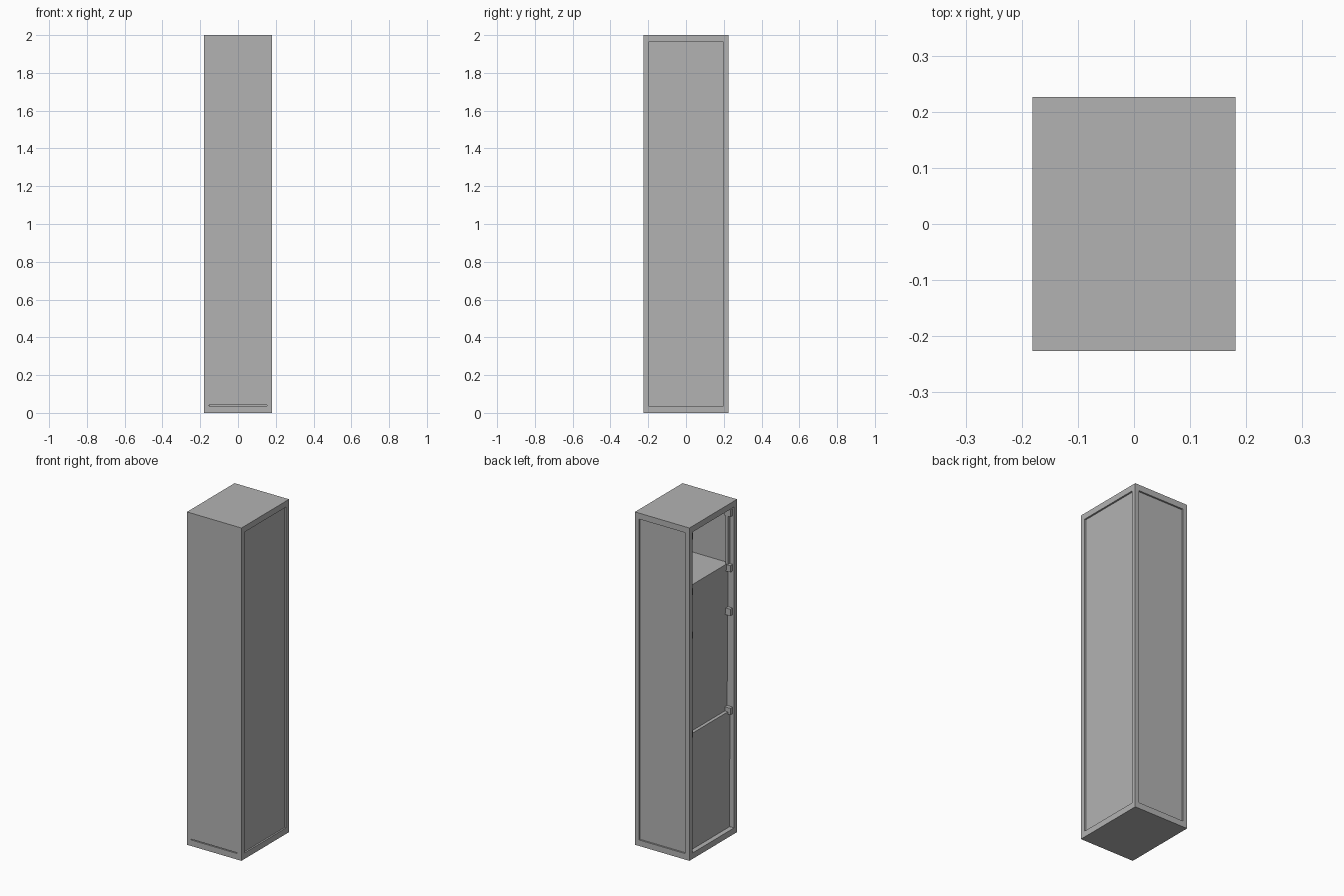
import bpy

cube = bpy.data.objects.get("Cube")
if cube:
    bpy.data.objects.remove(cube, do_unlink=True)

grey = bpy.data.materials.new("plain_grey")
grey.use_nodes = True
colour = (0.45, 0.45, 0.45, 1)
grey.diffuse_color = colour
grey.node_tree.nodes["Principled BSDF"].inputs["Base Color"].default_value = colour

X, Y, H = 0.181, 0.226, 2.0   # half width, half depth, height
POST, RAIL = 0.028, 0.036     # frame member sizes
TOP = H - RAIL


def box(name, x, y, z):
    """Axis-aligned box from (low, high) pairs."""
    corners = [(a, b, c) for a in x for b in y for c in z]
    faces = [(0, 1, 3, 2), (4, 6, 7, 5), (0, 4, 5, 1),
             (2, 3, 7, 6), (0, 2, 6, 4), (1, 5, 7, 3)]
    mesh = bpy.data.meshes.new(name)
    mesh.from_pydata(corners, [], faces)
    mesh.materials.append(grey)
    obj = bpy.data.objects.new(name, mesh)
    bpy.context.collection.objects.link(obj)
    return obj


# Carcass: solid top and base with four corner posts
box("base", (-X, X), (-Y, Y), (0, RAIL))
box("top", (-X, X), (-Y, Y), (TOP, H))
for side, sx in (("right", -1), ("left", 1)):
    for end, sy in (("front", -1), ("back", 1)):
        x = sorted((sx * X, sx * (X - POST)))
        y = sorted((sy * Y, sy * (Y - POST)))
        box(f"{end}_{side}_post", x, y, (RAIL, TOP))

# Closed sides: flush front door with a slit below, recessed back and left panels
inner_x, inner_y = X - POST, Y - POST
box("front_door", (-inner_x, inner_x), (-Y, -inner_y), (RAIL + 0.005, TOP))
box("back_panel", (-inner_x, inner_x), (inner_y, Y - 0.01), (RAIL, TOP))
box("left_panel", (inner_x, X - 0.01), (-inner_y, inner_y), (RAIL, TOP))

# Open right side: shelf and stacked drawer units inside
face = -X + 0.026
units = [
    ("lower_drawer", RAIL, 0.446, 0.003),
    ("middle_drawer", 0.446, 0.735, 0.0),
    ("lower_cabinet", 0.735, 0.904, 0.02),
    ("upper_cabinet", 0.904, 1.325, 0.018),
    ("upper_drawer", 1.325, 1.585, 0.014),
    ("open_shelf", 1.585, 1.62, 0.01),
]
for name, low, high, inset in units:
    box(name, (face + inset, inner_x), (-inner_y, inner_y), (low, high))

# Slim uprights and corner brackets around the opening
for end, sy in (("front", -1), ("back", 1)):
    y = sorted((sy * inner_y, sy * (inner_y - 0.022)))
    box(f"{end}_upright", (face, face + 0.015), y, (1.62, TOP))
    for i, z in enumerate((0.74, 1.335, 1.597, 1.93)):
        box(f"{end}_bracket_{i + 1}", (face - 0.016, face + 0.022), y,
            (z - 0.02, z + 0.02))
